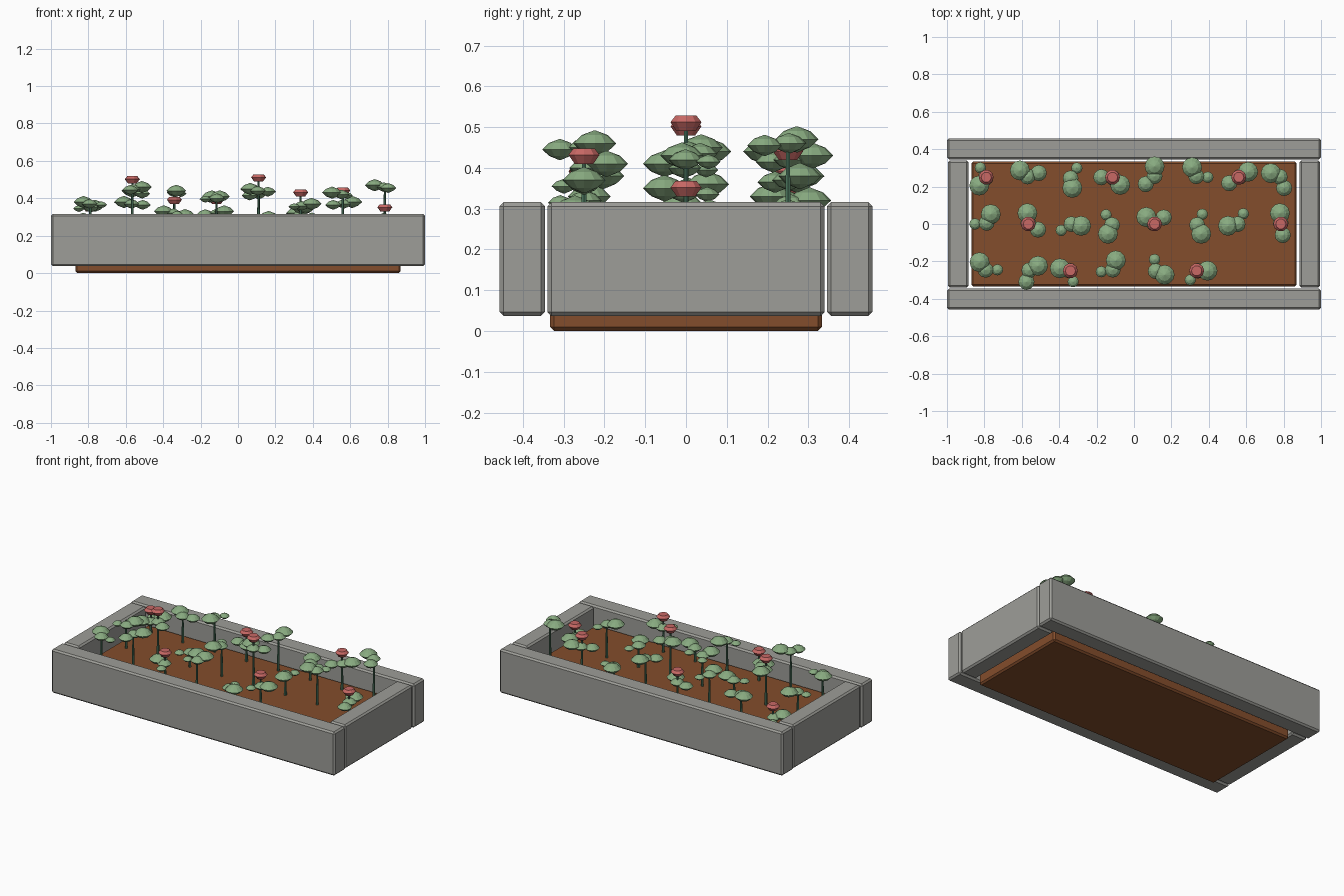
import bpy
import bmesh
from math import cos, sin, radians, tau

default_cube = bpy.data.objects.get("Cube")
if default_cube:
    bpy.data.objects.remove(default_cube, do_unlink=True)


def make_material(name, red, green, blue):
    material = bpy.data.materials.new(name)
    colour = (red, green, blue, 1)
    material.diffuse_color = colour
    material.use_nodes = True
    shader = material.node_tree.nodes["Principled BSDF"]
    shader.inputs["Base Color"].default_value = colour
    return material


STONE = make_material("grey_stone", .34, .34, .315)
SOIL = make_material("brown_soil", .23, .075, .025)
LEAF = make_material("leaf_green", .25, .41, .22)
STEM = make_material("stem_green", .07, .18, .11)
PETAL = make_material("petal_red", .58, .14, .13)


def finish(name, bm, material):
    """Turn a bmesh into a flat-shaded object."""
    bmesh.ops.recalc_face_normals(bm, faces=bm.faces)
    mesh = bpy.data.meshes.new(name)
    bm.to_mesh(mesh)
    bm.free()
    mesh.materials.append(material)
    item = bpy.data.objects.new(name, mesh)
    bpy.context.collection.objects.link(item)
    return item


def box(name, low, high, material, bevel=.01):
    """Bevelled box between two corners."""
    bm = bmesh.new()
    bmesh.ops.create_cube(bm, size=1)
    for vert in bm.verts:
        vert.co = [a + (b - a) * (c + .5) for a, b, c in zip(low, high, vert.co)]
    bmesh.ops.bevel(bm, geom=bm.edges[:], offset=bevel, segments=1, affect='EDGES')
    return finish(name, bm, material)


def lathe(bm, profile, centre, scale, sides):
    """Add a closed turned shape from (radius, height) pairs."""
    cx, cy, cz = centre
    rings = []
    for radius, height in profile:
        z = cz + height * scale
        rings.append([bm.verts.new((cx + radius * scale * cos(tau * i / sides),
                                    cy + radius * scale * sin(tau * i / sides), z))
                      for i in range(sides)])
    for lower, upper in zip(rings, rings[1:]):
        for i in range(sides):
            j = (i + 1) % sides
            bm.faces.new((lower[i], lower[j], upper[j], upper[i]))
    bm.faces.new(rings[0])
    bm.faces.new(rings[-1])


# Planter walls and soil bed
SOIL_TOP = .205
box("soil_bed", (-.87, -.333, 0), (.87, .333, SOIL_TOP), SOIL)
for side, name in ((-1, "front"), (1, "back")):
    y_low, y_high = sorted((side * .346, side * .457))
    box(name + "_wall", (-1, y_low, .037), (1, y_high, .316), STONE)
for side, name in ((-1, "right"), (1, "left")):
    x_low, x_high = sorted((side * .885, side * .995))
    box(name + "_wall", (x_low, -.34, .037), (x_high, .34, .316), STONE)

# Turned outlines
LEAF_SHAPE = ((.04, -.6), (.62, -.36), (1, 0), (.62, .38), (.04, .6))
FLOWER_SHAPE = ((.6, -.5), (1, .05), (.68, .45))
SMALL, MEDIUM = .03, .043


def plant(name, x, y, big_angle, side_angle, side_size, height, flowering):
    """Stem with three leaf pads and an optional flower on top."""
    top = height + .06 if flowering else height
    bm = bmesh.new()
    lathe(bm, ((.009, 0), (.005, top - SOIL_TOP)), (x, y, SOIL_TOP), 1, 6)
    finish(name + "_stem", bm, STEM)

    bm = bmesh.new()
    pads = ((big_angle, .058, .053, height),
            (side_angle, .06, side_size, height - .015),
            (big_angle, .006, .042, height - .01))
    for angle, reach, size, z in pads:
        turn = radians(angle)
        spot = (x + reach * cos(turn), y + reach * sin(turn), z)
        lathe(bm, LEAF_SHAPE, spot, size, 12)
    finish(name + "_leaves", bm, LEAF)

    if flowering:
        bm = bmesh.new()
        lathe(bm, FLOWER_SHAPE, (x, y, top), .04, 10)
        finish(name + "_flower", bm, PETAL)


# Planting rows: big leaf angle, side leaf angle, side leaf size, height
FRONT_ROW = ((128, 5, SMALL, .38), (27, 260, MEDIUM, .46), (167, 284, SMALL, .33),
             (72, 185, SMALL, .41), (338, 90, SMALL, .3), (0, 235, SMALL, .37))
MIDDLE_ROW = ((65, 180, SMALL, .36), (95, 330, MEDIUM, .44), (350, 215, SMALL, .31),
              (245, 125, SMALL, .41), (140, 35, MEDIUM, .45), (295, 60, SMALL, .35),
              (190, 66, SMALL, .43), (95, 280, MEDIUM, .29))
BACK_ROW = ((230, 122, SMALL, .29), (141, 22, MEDIUM, .38), (280, 55, SMALL, .44),
            (315, 180, MEDIUM, .33), (90, 218, MEDIUM, .43), (115, 0, SMALL, .32),
            (30, 212, MEDIUM, .38), (158, 287, MEDIUM, .47))

# Every third plant flowers, shifted from row to row
for label, row, y, first in (("front", FRONT_ROW, -.25, 2),
                             ("middle", MIDDLE_ROW, 0, 1),
                             ("back", BACK_ROW, .25, 0)):
    for column, (big, side, size, height) in enumerate(row):
        plant(f"{label}_plant_{column + 1}", -.79 + .225 * column, y,
              big, side, size, height, column % 3 == first)
